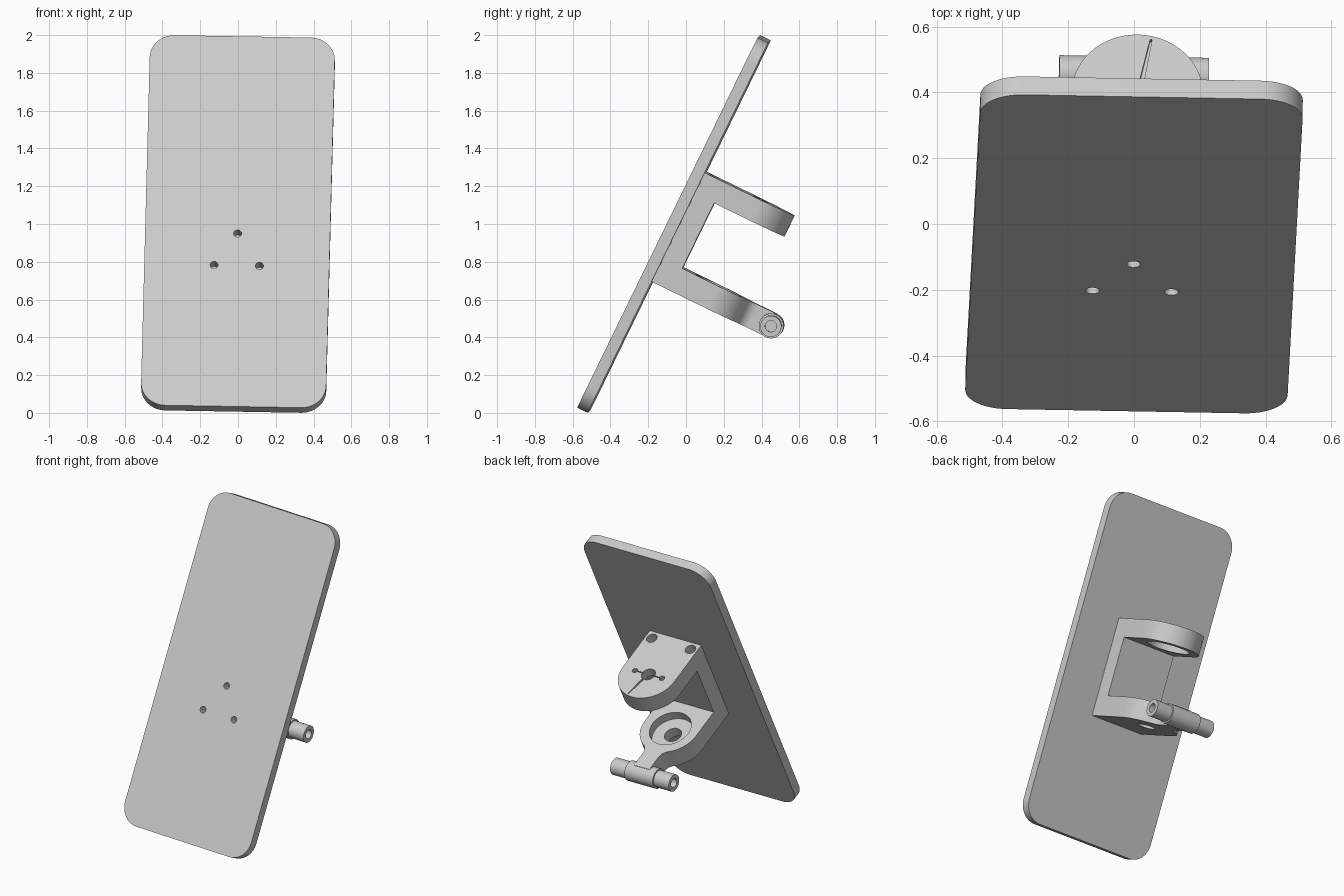
import bpy, bmesh, math
from mathutils import Matrix, Vector

if "Cube" in bpy.data.objects:
    bpy.data.objects.remove(bpy.data.objects["Cube"])

grey = bpy.data.materials.new("light_grey")
grey.use_nodes = True
grey.diffuse_color = (0.6, 0.6, 0.6, 1)
grey.node_tree.nodes["Principled BSDF"].inputs["Base Color"].default_value = (0.6, 0.6, 0.6, 1)

# Tilted frame of the panel: x across, y out of the back, z up along the panel
lean = math.radians(26)
across = Vector((1, -0.018, -0.0176)).normalized()
up = Vector((0, math.sin(lean), math.cos(lean)))
up = (up - across * up.dot(across)).normalized()
back = up.cross(across)
FRAME = Matrix.Translation((0, -0.0635, 1.0)) @ Matrix((across, back, up)).transposed().to_4x4()


def make(name, bm):
    bmesh.ops.recalc_face_normals(bm, faces=bm.faces)
    mesh = bpy.data.meshes.new(name)
    bm.to_mesh(mesh)
    bm.free()
    mesh.materials.append(grey)
    ob = bpy.data.objects.new(name, mesh)
    bpy.context.collection.objects.link(ob)
    ob.matrix_world = FRAME
    return ob


def prism(name, outline, low, high, axis="z"):
    """Extrude an outline: along z from (x, y) points, along y from (x, z) points."""
    place = (lambda a, b, h: (a, b, h)) if axis == "z" else (lambda a, b, h: (a, h, b))
    bm = bmesh.new()
    face = bm.faces.new([bm.verts.new(place(a, b, low)) for a, b in outline])
    new = bmesh.ops.extrude_face_region(bm, geom=[face])["geom"]
    shift = Vector(place(0, 0, high - low))
    bmesh.ops.translate(bm, vec=shift, verts=[g for g in new if isinstance(g, bmesh.types.BMVert)])
    return make(name, bm)


def cylinder(name, centre, radius, length, axis):
    turn = {"x": Matrix.Rotation(math.pi / 2, 4, "Y"),
            "y": Matrix.Rotation(math.pi / 2, 4, "X"), "z": Matrix()}[axis]
    bm = bmesh.new()
    bmesh.ops.create_cone(bm, cap_ends=True, segments=48, radius1=radius, radius2=radius,
                          depth=length, matrix=Matrix.Translation(centre) @ turn)
    return make(name, bm)


def arc(cx, cy, r, start, end, steps=16):
    angles = [start + (end - start) * i / steps for i in range(steps + 1)]
    return [(cx + r * math.cos(a), cy + r * math.sin(a)) for a in angles]


def activate(ob):
    bpy.ops.object.select_all(action="DESELECT")
    ob.select_set(True)
    bpy.context.view_layer.objects.active = ob


def cut(ob, cutters):
    activate(ob)
    for c in cutters:
        c.hide_render = True
        mod = ob.modifiers.new("cut", "BOOLEAN")
        mod.operation, mod.solver, mod.object = "DIFFERENCE", "EXACT", c
        bpy.ops.object.modifier_apply(modifier=mod.name)
        bpy.data.objects.remove(c)


def finish(ob):
    activate(ob)
    bpy.ops.object.shade_smooth_by_angle(angle=math.radians(30))


HALF_PI = math.pi / 2
W, L, T, R = 0.49, 1.09, 0.031, 0.13    # panel half sizes and corner radius
ARM, AXLE = 0.2, 0.355                  # arm half width, axle distance
TOP, TOP_IN, LOW_IN, LOW = 0.32, 0.197, -0.188, -0.322

# Panel with rounded corners and three screw holes
outline = []
for i, (sx, sz) in enumerate([(1, 1), (-1, 1), (-1, -1), (1, -1)]):
    outline += arc(sx * (W - R), sz * (L - R), R, i * HALF_PI, (i + 1) * HALF_PI, 12)
panel = prism("panel", outline, -T, T, "y")
cut(panel, [cylinder("panel_hole", (x, 0, z), 0.021, 0.2, "y")
            for x, z in [(0, -0.071), (0.12, -0.259), (-0.12, -0.259)]])
finish(panel)

# Back wall of the bracket
finish(prism("bracket_wall", [(-ARM, T), (ARM, T), (ARM, 0.144), (-ARM, 0.144)], LOW_IN, TOP_IN))

# Upper arm with a round end, screw holes, axle seat and shallow pointer groove
outline = [(-ARM, T), (ARM, T)] + arc(0, AXLE, ARM, 0, math.pi, 48)
upper = prism("upper_arm", outline, TOP_IN, TOP)
holes = [cylinder("axle_seat", (0, AXLE, TOP_IN), 0.137, 0.12, "z"),
         cylinder("axle_hole", (0, AXLE, TOP), 0.046, 0.4, "z")]
for s in (-1, 1):
    holes.append(cylinder("screw_hole", (s * 0.15, 0.083, TOP), 0.035, 0.22, "z"))
    holes.append(cylinder("pin_hole", (s * 0.105, AXLE, TOP), 0.018, 0.4, "z"))
holes.append(prism("pointer_groove", [(-0.004, AXLE), (0.012, AXLE), (0.043, 0.54), (0.037, 0.54)],
                   TOP - 0.02, TOP + 0.02))
holes.append(prism("cross_groove", [(-0.1, AXLE - 0.003), (0.1, AXLE - 0.003),
                                    (0.1, AXLE + 0.003), (-0.1, AXLE + 0.003)],
                   TOP - 0.01, TOP + 0.02))
cut(upper, holes)
finish(upper)

# Lower arm: round lobe flowing through concave fillets into a narrow neck
NECK, FILLET, ROD_Y, ROD_Z = 0.06, 0.07, 0.70, -0.257
fx = NECK + FILLET
rise = math.sqrt((ARM + FILLET) ** 2 - fx ** 2)
theta = math.atan2(rise, fx)
side = [(ARM, T)] + arc(0, AXLE, ARM, 0, theta, 16)
side += arc(fx, AXLE + rise, FILLET, theta + math.pi, math.pi, 10)[1:] + [(NECK, ROD_Y)]
lower = prism("lower_arm", side + [(-x, y) for x, y in reversed(side)], LOW, LOW_IN)
cut(lower, [cylinder("lower_seat", (0, AXLE, LOW_IN), 0.137, 0.12, "z"),
            cylinder("lower_axle_hole", (0, AXLE, LOW), 0.056, 0.5, "z")])
finish(lower)

# Cross rod with a thicker sleeve and socketed ends
finish(cylinder("rod_sleeve", (0, ROD_Y, ROD_Z), 0.066, 0.22, "x"))
rod = cylinder("cross_rod", (0, ROD_Y, ROD_Z), 0.056, 0.455, "x")
cut(rod, [cylinder("rod_socket", (s * 0.2275, ROD_Y, ROD_Z), 0.03, 0.1, "x") for s in (-1, 1)])
finish(rod)
